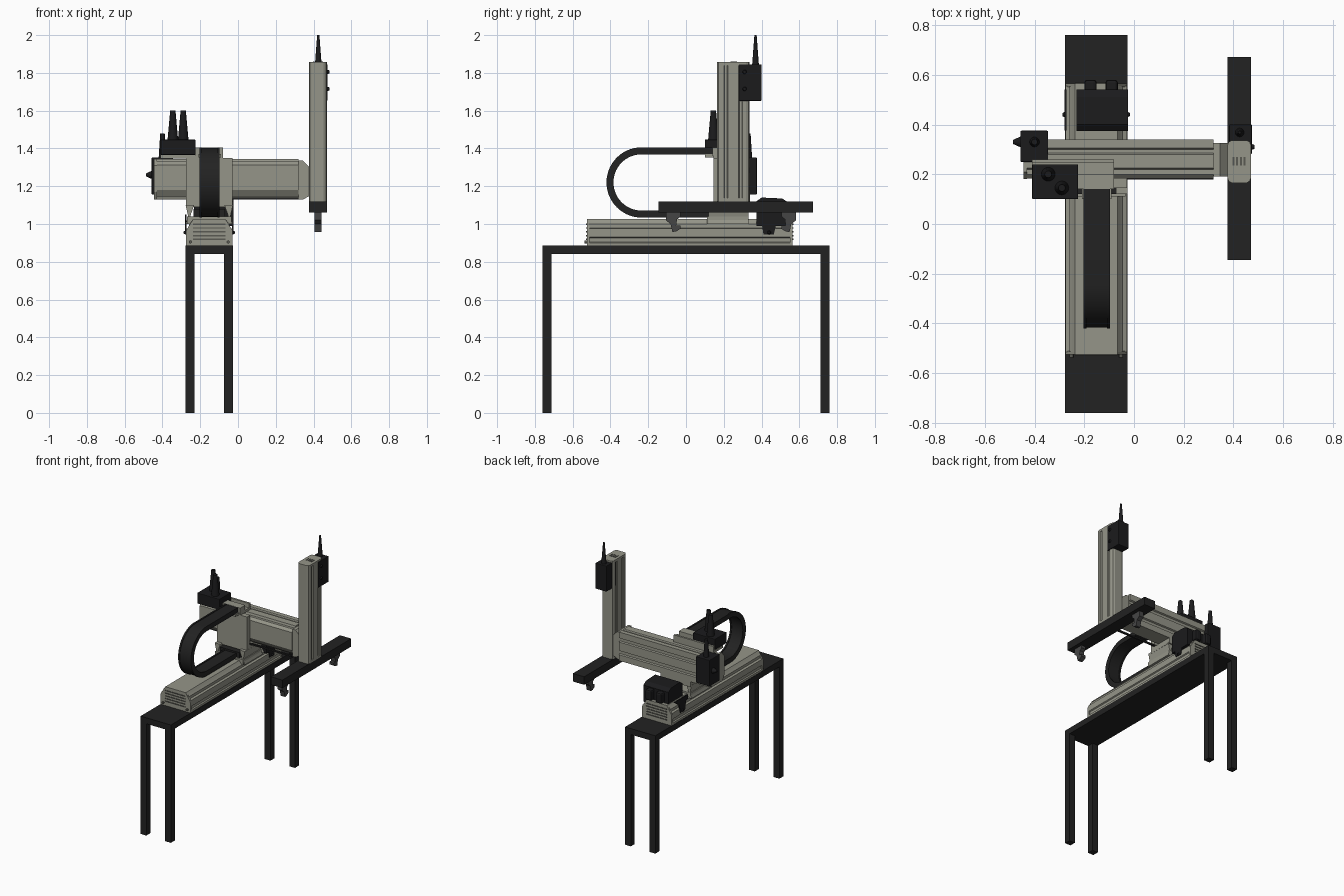
import bpy, bmesh, math
from mathutils import Vector

if "Cube" in bpy.data.objects:
    bpy.data.objects.remove(bpy.data.objects["Cube"], do_unlink=True)


def material(name, rgb):
    m = bpy.data.materials.new(name)
    m.use_nodes = True
    m.diffuse_color = (*rgb, 1)
    m.node_tree.nodes["Principled BSDF"].inputs["Base Color"].default_value = (*rgb, 1)
    return m


GREY = material("warm grey", (0.30, 0.30, 0.25))
BLACK = material("frame black", (0.016, 0.016, 0.016))
MOTOR = material("motor black", (0.011, 0.011, 0.012))
STEEL = material("finger grey", (0.06, 0.06, 0.06))
VENT = material("vent grey", (0.10, 0.10, 0.085))


def finish(name, bm, mat, bevel=0):
    bmesh.ops.recalc_face_normals(bm, faces=bm.faces)
    mesh = bpy.data.meshes.new(name)
    bm.to_mesh(mesh)
    bm.free()
    mesh.materials.append(mat)
    ob = bpy.data.objects.new(name, mesh)
    bpy.context.collection.objects.link(ob)
    if bevel:
        mod = ob.modifiers.new("bevel", "BEVEL")
        mod.width, mod.segments = bevel, 2
    return ob


def box(name, x, y, z, mat, bevel=0):
    bm = bmesh.new()
    bmesh.ops.create_cube(bm, size=1)
    for v in bm.verts:
        v.co = [(a + b) / 2 + c * (b - a) for (a, b), c in zip((x, y, z), v.co)]
    return finish(name, bm, mat, bevel)


def prism(name, pts, axis, lo, hi, mat):
    """Extrude a 2D profile along an axis; pts use the other two axes in order."""
    bm = bmesh.new()
    i = "xyz".index(axis)

    def place(p, h):
        c = list(p)
        c.insert(i, h)
        return bm.verts.new(c)

    face = bm.faces.new([place(p, lo) for p in pts])
    ext = bmesh.ops.extrude_face_region(bm, geom=[face])
    step = Vector([hi - lo if k == i else 0 for k in range(3)])
    bmesh.ops.translate(bm, vec=step, verts=[v for v in ext["geom"] if isinstance(v, bmesh.types.BMVert)])
    return finish(name, bm, mat)


def smooth(ob):
    bpy.ops.object.select_all(action="DESELECT")
    ob.select_set(True)
    bpy.context.view_layer.objects.active = ob
    bpy.ops.object.shade_smooth_by_angle(angle=math.radians(35))


def cone(name, base, r1, r2, length, mat, direction=(0, 0, 1)):
    bm = bmesh.new()
    bmesh.ops.create_cone(bm, cap_ends=True, segments=20, radius1=r1, radius2=r2, depth=length)
    d = Vector(direction)
    rot = d.to_track_quat("Z", "Y")
    for v in bm.verts:
        v.co = rot @ v.co + Vector(base) + d * length / 2
    smooth(finish(name, bm, mat))


def mirrored(half, centre):
    """Close a half profile of (offset, height) about a centre line."""
    return [(centre + a, b) for a, b in half] + [(centre - a, b) for a, b in reversed(half)]


MID = -0.152  # centre line of the table and the long rail

# Table
box("table_top", (-0.277, -0.026), (-0.76, 0.76), (0.84, 0.885), BLACK)
for x in (-0.277, -0.073):
    for y in (-0.76, 0.713):
        box("table_leg", (x, x + 0.047), (y, y + 0.047), (0, 0.84), BLACK)

# Long rail with side grooves, sloped shoulders and vented ends
rail = [(0.123, 0.885), (0.123, 0.9), (0.115, 0.905), (0.115, 0.925), (0.123, 0.93),
        (0.123, 0.975), (0.107, 0.98), (0.107, 1.0), (0.098, 1.01), (0.085, 1.027)]
prism("long_rail", mirrored(rail, MID), "y", -0.515, 0.555, GREY)
cap = [(0.123, 0.885), (0.123, 0.965), (0.085, 1.027)]
for y in (-0.525, 0.55):
    prism("rail_end_cap", mirrored(cap, MID), "y", y, y + 0.015, GREY)
for i in range(5):
    z = 0.915 + i * 0.02
    for y in (-0.529, 0.561):
        box("end_vent", (MID - 0.085, MID + 0.085), (y, y + 0.008), (z, z + 0.007), VENT)
for s in (-1, 1):
    cone("end_screw", (MID + s * 0.1, -0.525, 0.905), 0.008, 0.008, 0.012, VENT, (0, -1, 0))

# Carriage: base plate, flared feet, beam shelf and upright bracket
box("carriage_plate", (-0.27, -0.034), (0.11, 0.33), (1.0, 1.04), GREY)
for s in (-1, 1):
    foot = [(MID + s * a, z) for a, z in
            ((0.105, 1.0), (0.125, 1.0), (0.112, 1.04), (0.125, 1.1), (0.08, 1.1), (0.098, 1.05))]
    prism("carriage_foot", foot, "y", 0.12, 0.33, GREY)
box("beam_shelf", (-0.275, -0.028), (0.145, 0.34), (1.09, 1.13), GREY)
box("beam_bracket", (-0.275, -0.028), (0.145, 0.185), (1.09, 1.35), GREY)
box("top_tray", (-0.41, -0.08), (0.145, 0.26), (1.348, 1.366), GREY)
box("tray_lip", (-0.41, -0.08), (0.245, 0.26), (1.36, 1.4), GREY)
box("chain_anchor", (-0.225, -0.08), (0.14, 0.2), (1.36, 1.405), GREY)
box("chain_anchor_tongue", (-0.21, -0.09), (0.1, 0.145), (1.352, 1.37), GREY)

# Cable chain: a U-shaped band with raised side rims
def band(outer, inner, start, end):
    cy, cz = -0.235, 1.22
    angles = [math.pi / 2 + math.pi * i / 28 for i in range(29)]
    arc = [(math.cos(a), math.sin(a)) for a in angles]
    return ([(start, cz + outer)] + [(cy + outer * c, cz + outer * s) for c, s in arc]
            + [(end, cz - outer), (end, cz - inner)]
            + [(cy + inner * c, cz + inner * s) for c, s in reversed(arc)] + [(start, cz + inner)])


smooth(prism("cable_chain", band(0.182, 0.153, 0.14, 0.12), "x", -0.198, -0.102, BLACK))
for x in (-0.203, -0.109):
    smooth(prism("chain_rim", band(0.186, 0.149, 0.14, 0.12), "x", x, x + 0.012, BLACK))
box("chain_end_block", (-0.235, -0.07), (0.12, 0.2), (1.04, 1.08), BLACK)

# Cross beam: grooved profile with its sloped side to the front
beam = [(0.34, 1.13), (0.34, 1.175), (0.33, 1.18), (0.33, 1.2), (0.34, 1.205),
        (0.34, 1.27), (0.33, 1.275), (0.33, 1.295), (0.34, 1.3), (0.34, 1.345),
        (0.305, 1.345), (0.3, 1.337), (0.285, 1.337), (0.28, 1.345), (0.225, 1.345),
        (0.22, 1.33), (0.2, 1.33), (0.182, 1.312), (0.182, 1.18), (0.205, 1.145),
        (0.22, 1.145), (0.225, 1.13)]
prism("cross_beam", beam, "x", -0.435, 0.32, GREY)
box("beam_cable_strip", (-0.05, 0.32), (0.178, 0.192), (1.13, 1.14), BLACK)
end = [(0.2, 1.13), (0.33, 1.13), (0.34, 1.15), (0.34, 1.325), (0.33, 1.345),
       (0.21, 1.345), (0.18, 1.31), (0.18, 1.17)]
prism("beam_end_cap", end, "x", -0.445, -0.43, GREY)
prism("beam_mount", [(0.32, 1.13), (0.345, 1.13), (0.38, 1.15), (0.38, 1.3), (0.345, 1.335), (0.32, 1.335)],
      "y", 0.19, 0.325, GREY)

# Vertical column with grooved sides, cap and slots
side = [(0.03, 0.165), (0.042, 0.172), (0.047, 0.185), (0.047, 0.2), (0.041, 0.204),
        (0.041, 0.218), (0.047, 0.222), (0.047, 0.278), (0.041, 0.282), (0.041, 0.296),
        (0.047, 0.3), (0.047, 0.318), (0.042, 0.33), (0.03, 0.336)]
prism("column", mirrored(side, 0.423), "z", 1.12, 1.845, GREY)
lid = side[:3] + side[-3:]
for z in (1.12, 1.84):
    prism("column_cap", mirrored(lid, 0.423), "z", z, z + 0.017, GREY)
for i in range(4):
    x = 0.396 + i * 0.015
    box("cap_slot", (x, x + 0.008), (0.235, 0.27), (1.853, 1.859), VENT)

# Column motor with plug and tapered cable
box("column_motor", (0.382, 0.474), (0.28, 0.4), (1.652, 1.845), MOTOR, 0.004)
cone("column_motor_cable", (0.425, 0.368, 1.84), 0.018, 0.006, 0.16, MOTOR)
for z in (1.715, 1.805):
    cone("column_motor_plug", (0.472, 0.31, z), 0.012, 0.008, 0.012, MOTOR, (1, 0, 0))

# Beam motor with side plug and cable
box("beam_motor", (-0.457, -0.345), (0.25, 0.375), (1.155, 1.352), MOTOR, 0.004)
cone("beam_motor_cable", (-0.4, 0.33, 1.35), 0.02, 0.012, 0.13, MOTOR)
cone("beam_motor_plug", (-0.455, 0.33, 1.26), 0.022, 0.008, 0.032, MOTOR, (-1, 0, 0))

# Junction box on the tray with two cables
box("junction_box", (-0.41, -0.225), (0.1, 0.24), (1.366, 1.447), MOTOR, 0.004)
for x, y in ((-0.345, 0.2), (-0.29, 0.145)):
    cone("junction_cable", (x, y, 1.445), 0.028, 0.014, 0.155, MOTOR)

# Rail motor at the rear with side flanges, knobs and cable humps
prism("rail_motor", [(0.373, 0.99), (0.54, 0.99), (0.54, 1.115), (0.51, 1.135), (0.4, 1.14), (0.373, 1.12)],
      "x", -0.232, -0.024, MOTOR)
for x in (-0.2, -0.115):
    box("rail_motor_hump", (x, x + 0.05), (0.53, 0.58), (1.03, 1.11), MOTOR, 0.012)
flange = [(0.375, 1.05), (0.375, 1.02), (0.4, 1.01), (0.41, 0.945), (0.465, 0.945), (0.48, 1.01), (0.54, 1.05)]
for x, d in ((-0.028, 1), (-0.276, -1)):
    prism("rail_motor_flange", flange, "x", x - 0.004, x + 0.004, MOTOR)
    cone("rail_motor_knob", (x, 0.44, 0.955), 0.012, 0.006, 0.012, MOTOR, (d, 0, 0))

# Gripper bar, clamp and hooked fingers facing each other
box("gripper_bar", (0.376, 0.47), (-0.145, 0.672), (1.06, 1.12), BLACK)
box("gripper_clamp", (0.385, 0.461), (0.18, 0.32), (1.11, 1.13), BLACK)
hook = [(0, 1.06), (0, 1.02), (0.025, 1.0), (0.035, 0.958), (0.055, 0.96), (0.078, 0.975),
        (0.078, 0.992), (0.055, 0.992), (0.06, 1.025), (0.078, 1.04), (0.078, 1.06)]
for y, d in ((-0.107, 1), (0.583, -1)):
    prism("gripper_finger", [(y + d * a, z) for a, z in hook], "x", 0.405, 0.441, STEEL)
